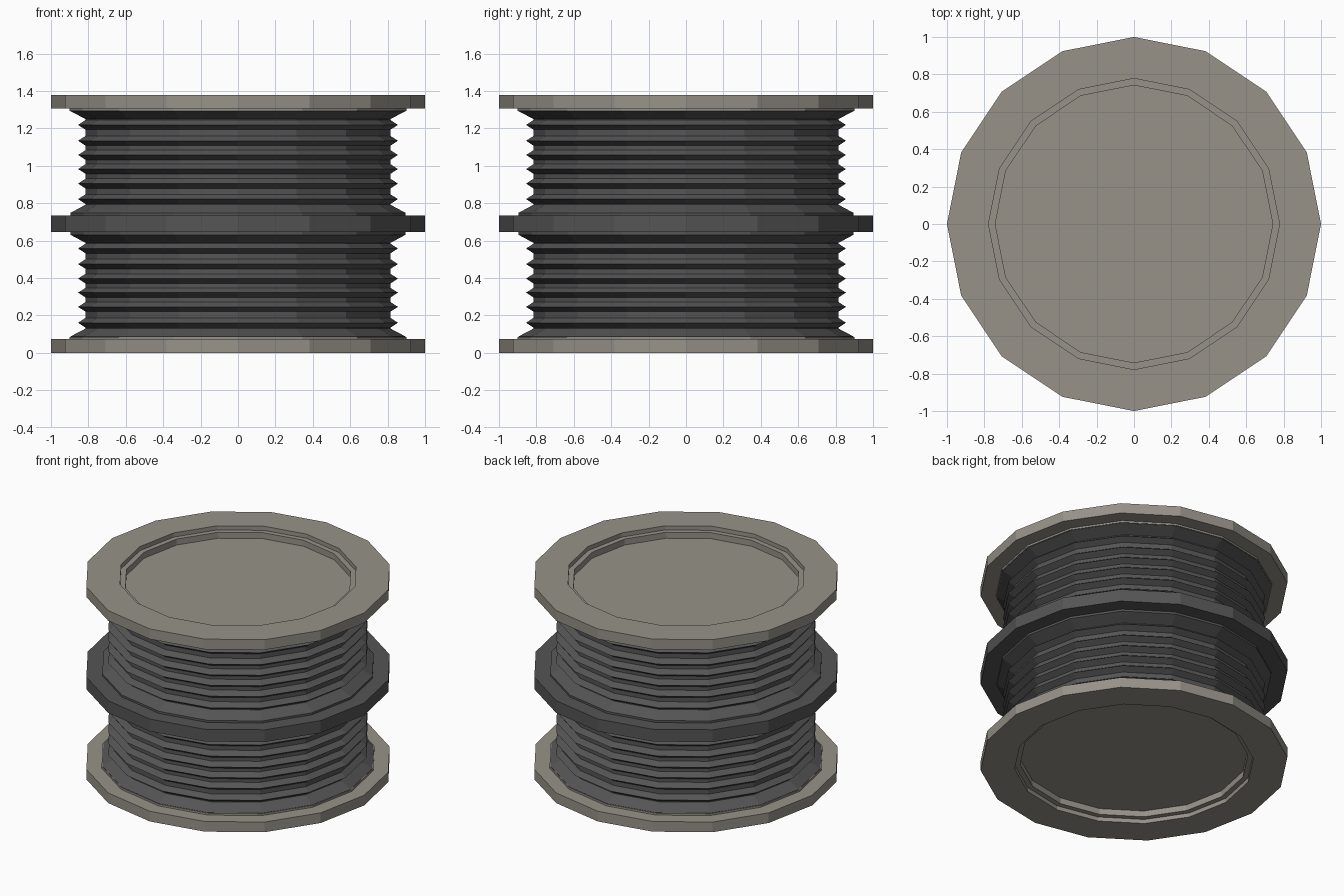
import bpy, bmesh, math

if "Cube" in bpy.data.objects:
    bpy.data.objects.remove(bpy.data.objects["Cube"])

SIDES = 16
HEIGHT = 1.38


def material(name, rgb):
    m = bpy.data.materials.new(name)
    m.diffuse_color = (*rgb, 1)
    m.use_nodes = True
    m.node_tree.nodes["Principled BSDF"].inputs["Base Color"].default_value = m.diffuse_color
    return m


METAL = material("warm grey metal", (0.31, 0.29, 0.25))
RUBBER = material("dark grey rubber", (0.09, 0.09, 0.09))


def lathe(name, profile, mat):
    """Spin (radius, z) points round z; radius 0 makes a single pole vertex."""
    bm = bmesh.new()
    rings = []
    for r, z in profile:
        if r == 0:
            rings.append([bm.verts.new((0, 0, z))] * SIDES)
        else:
            rings.append([bm.verts.new((r * math.cos(a), r * math.sin(a), z))
                          for a in (2 * math.pi * i / SIDES for i in range(SIDES))])
    for low, high in zip(rings, rings[1:]):
        for i in range(SIDES):
            j = (i + 1) % SIDES
            bm.faces.new(dict.fromkeys((low[i], low[j], high[j], high[i])))
    bmesh.ops.recalc_face_normals(bm, faces=bm.faces)
    me = bpy.data.meshes.new(name)
    bm.to_mesh(me)
    bm.free()
    me.materials.append(mat)
    ob = bpy.data.objects.new(name, me)
    bpy.context.collection.objects.link(ob)
    return ob


def flip(profile):
    return [(r, HEIGHT - z) for r, z in profile]


# End plates: stepped recess outside, short collar inside
plate = [(0, 0.073), (0.742, 0.073), (0.742, 0.03), (0.778, 0.03), (0.778, 0),
         (1, 0), (1, 0.073), (0.90, 0.073), (0.90, 0.086), (0, 0.086)]
lathe("bottom_plate", plate, METAL)
lathe("top_plate", flip(plate), METAL)

# Ribbed bellows: flared ends with six sharp ridges between
bellows = [(0, 0.08), (0.895, 0.08), (0.895, 0.088), (0.815, 0.13)]
for z in (0.161, 0.246, 0.322, 0.397, 0.475, 0.558):
    bellows += [(0.815, z - 0.026), (0.855, z), (0.815, z + 0.026)]
bellows += [(0.815, 0.588), (0.895, 0.631), (0.895, 0.66), (0, 0.66)]
lathe("lower_bellows", bellows, RUBBER)
lathe("upper_bellows", flip(bellows), RUBBER)

# Middle ring
lathe("middle_ring", [(0, 0.646), (1, 0.646), (1, 0.734), (0, 0.734)], RUBBER)
